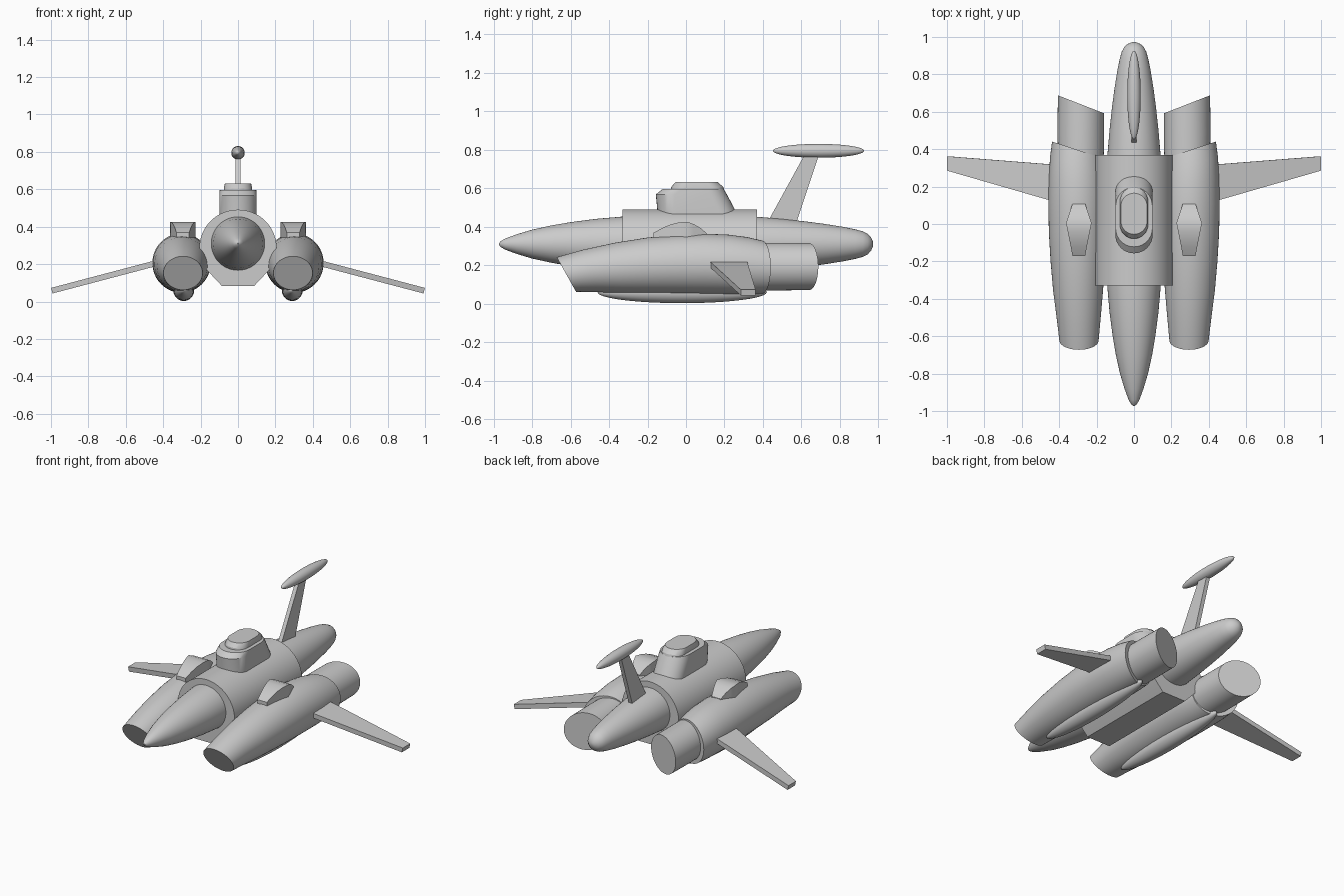
import bpy, bmesh
from math import sin, cos, pi, radians

if "Cube" in bpy.data.objects:
    bpy.data.objects.remove(bpy.data.objects["Cube"])


def loft(name, rings, mirror=False, smooth=True, angle=30):
    """Skin a list of equal-count rings of points and cap both ends."""
    bm = bmesh.new()
    vs = [[bm.verts.new(p) for p in ring] for ring in rings]
    n = len(vs[0])
    for a, b in zip(vs, vs[1:]):
        for i in range(n):
            j = (i + 1) % n
            bm.faces.new((a[i], a[j], b[j], b[i]))
    bm.faces.new(vs[0])
    bm.faces.new(vs[-1])
    bmesh.ops.recalc_face_normals(bm, faces=bm.faces)
    me = bpy.data.meshes.new(name)
    bm.to_mesh(me)
    bm.free()
    if smooth:
        me.shade_smooth()
        me.set_sharp_from_angle(angle=radians(angle))
    ob = bpy.data.objects.new(name, me)
    bpy.context.collection.objects.link(ob)
    if mirror:
        ob.modifiers.new("mirror", 'MIRROR')
    return ob


def ring(y, cx, cz, rx, rz, slope_x=0, slope_z=0, n=48):
    """Ellipse across the y axis; slopes tilt it for slanted cuts."""
    pts = []
    for i in range(n):
        a = 2 * pi * i / n
        dx, dz = rx * cos(a), rz * sin(a)
        pts.append((cx + dx, y + slope_x * dx + slope_z * dz, cz + dz))
    return pts


def stadium(z, front, rear, r, n=16):
    """Round-ended slot outline at height z."""
    arc = [pi * i / n for i in range(n + 1)]
    return ([(r * cos(a), rear - r + r * sin(a), z) for a in arc] +
            [(-r * cos(a), front + r - r * sin(a), z) for a in arc])


def ellipsoid(name, c, half, mirror=False, n=24):
    steps = [pi * (i + 0.15) / (n + 0.3) for i in range(n + 1)]
    loft(name, [ring(c[1] - half[1] * cos(t), c[0], c[2],
                     half[0] * sin(t), half[2] * sin(t), n=32) for t in steps], mirror)


# Central fuselage
body = [(-.972, .004), (-.965, .014), (-.94, .029), (-.88, .051), (-.8, .075),
        (-.7, .097), (-.6, .114), (-.47, .131), (-.33, .143), (-.15, .148), (.1, .149),
        (.37, .142), (.5, .131), (.62, .118), (.72, .105), (.82, .089), (.88, .077),
        (.92, .066), (.945, .053), (.962, .035), (.971, .015), (.973, .003)]
loft("fuselage", [ring(y, 0, .31, r, r) for y, r in body])

# Collar round the fuselage with a chamfered keel
arc = [radians(-36 + 252 * i / 48) for i in range(49)]
section = [(.206 * cos(a), .288 + .203 * sin(a)) for a in arc]
section += [(-.085, .082), (.085, .082)]
loft("collar", [[(x, y, z) for x, z in section] for y in (-.33, .37)])

# Cabin tower and its roof cap
loft("cabin", [stadium(.44, -.146, .28, .1), stadium(.475, -.148, .262, .1),
               stadium(.568, -.157, .213, .1), stadium(.596, -.122, .196, .098)])
loft("cabin_roof", [stadium(.585, -.08, .2, .075), stadium(.607, -.077, .194, .075),
                    stadium(.632, -.055, .165, .07)])

# Tail fin and the pod on top of it
loft("tail_fin", [[(-.013, y0, z), (.013, y0, z), (.013, y1, z), (-.013, y1, z)]
                  for y0, y1, z in ((.4, .56, .38), (.625, .697, .79))], smooth=False)
ellipsoid("tail_pod", (0, .689, .795), (.036, .237, .036))

# Engine nacelles with slanted intakes
loft("nacelle", [
    ring(-.622, .294, .152, .105, .09, 0, -.56),
    ring(-.5, .296, .17, .118, .110, 0, -.35),
    ring(-.35, .299, .186, .134, .131, 0, -.15),
    ring(-.2, .301, .198, .145, .146),
    ring(-.05, .302, .204, .153, .154),
    ring(.1, .302, .206, .156, .158),
    ring(.22, .302, .203, .154, .156, .12),
    ring(.32, .301, .197, .148, .149, .25),
    ring(.395, .299, .19, .139, .138, .33)], mirror=True, angle=35)

# Exhaust tubes cut at a slant
loft("exhaust", [ring(.3, .285, .193, .121, .123, .3),
                 ring(.45, .285, .193, .124, .124, .35),
                 ring(.64, .284, .193, .123, .122, .39)], mirror=True)

# Belly blisters under the nacelles
ellipsoid("belly_blister", (.29, -.02, .06), (.056, .44, .057), mirror=True)

# Flat-sided humps on top of the nacelles
hump = [(-.17, .034, .368), (-.125, .042, .393), (-.08, .051, .412), (-.035, .06, .423),
        (.005, .068, .426), (.04, .057, .414), (.075, .045, .394), (.108, .034, .366)]
loft("nacelle_hump", [[(.295 - w, y, .29), (.295 + w, y, .29), (.295 + w, y, z),
                       (.295 - w, y, z)] for y, w, z in hump], mirror=True)

# Drooping wings
loft("wing", [[(x, y0, z), (x, y1, z), (x - .007, y1, z - .03), (x - .007, y0, z - .03)]
              for x, y0, y1, z in ((.4, .112, .315, .231), (.999, .285, .362, .073))],
     mirror=True, smooth=False)
